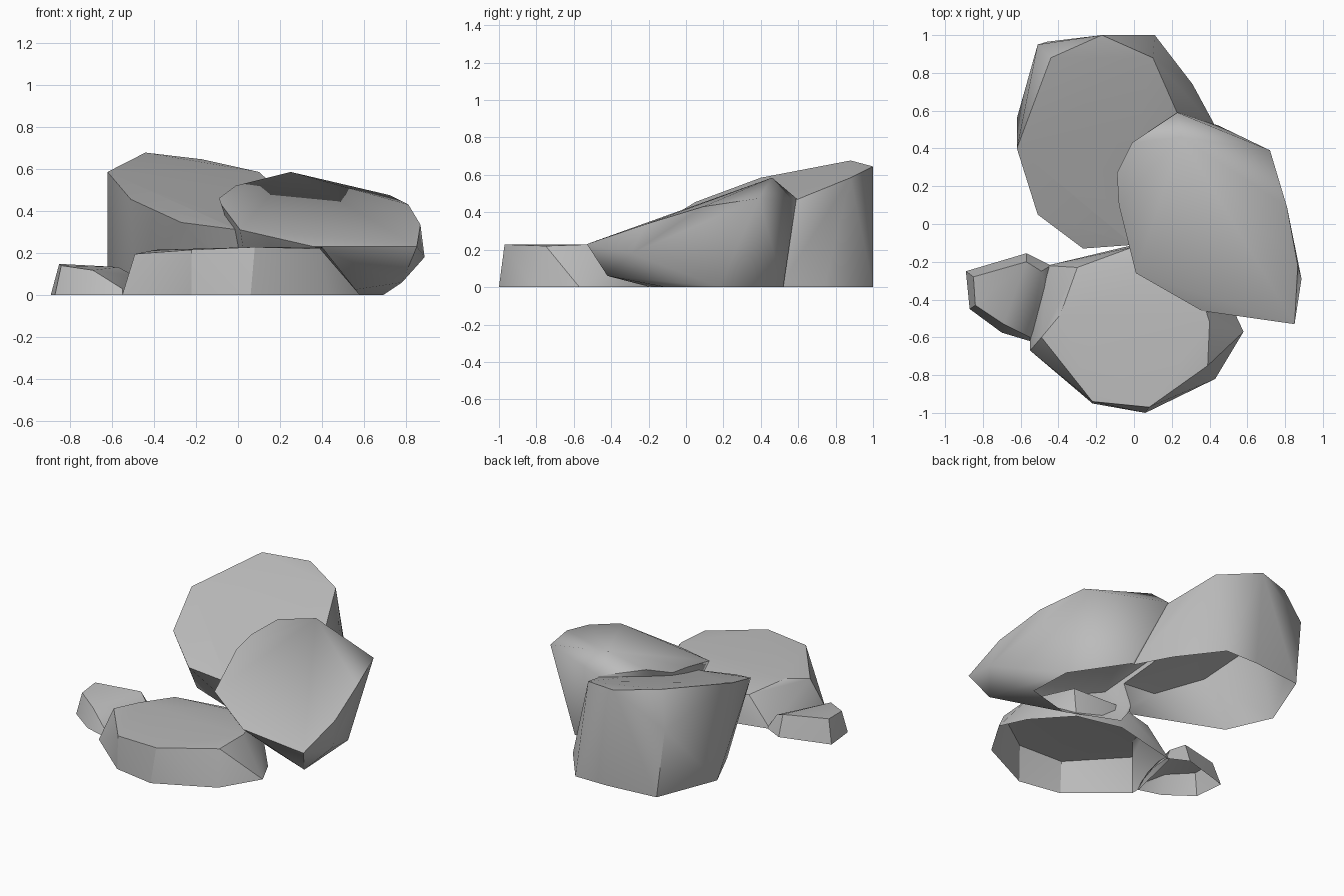
import bpy, bmesh, math

if "Cube" in bpy.data.objects:
    bpy.data.objects.remove(bpy.data.objects["Cube"], do_unlink=True)

# Stone grey
stone = bpy.data.materials.new("stone_grey")
stone.use_nodes = True
colour = (0.5, 0.5, 0.5, 1)
stone.diffuse_color = colour
bsdf = stone.node_tree.nodes["Principled BSDF"]
bsdf.inputs["Base Color"].default_value = colour
bsdf.inputs["Roughness"].default_value = 0.9


def rock(name, base, crown):
    """Closed faceted boulder wrapped around a ground outline and crown corners."""
    bm = bmesh.new()
    for x, y in base:
        bm.verts.new((x, y, 0))
    for p in crown:
        bm.verts.new(p)
    bmesh.ops.convex_hull(bm, input=bm.verts[:])
    loose = [v for v in bm.verts if not v.link_faces]
    bmesh.ops.delete(bm, geom=loose, context='VERTS')
    bmesh.ops.recalc_face_normals(bm, faces=bm.faces[:])
    mesh = bpy.data.meshes.new(name)
    bm.to_mesh(mesh)
    bm.free()
    mesh.materials.append(stone)
    obj = bpy.data.objects.new(name, mesh)
    bpy.context.collection.objects.link(obj)
    return obj


def select(obj):
    bpy.ops.object.select_all(action='DESELECT')
    obj.select_set(True)
    bpy.context.view_layer.objects.active = obj


def finish(obj, angle):
    """Open the underside and smooth the shallow edges."""
    bm = bmesh.new()
    bm.from_mesh(obj.data)
    ground = [f for f in bm.faces if all(v.co.z < 0.001 for v in f.verts)]
    bmesh.ops.delete(bm, geom=ground, context='FACES')
    bm.to_mesh(obj.data)
    bm.free()
    select(obj)
    bpy.ops.object.shade_smooth_by_angle(angle=math.radians(angle))


# Tall boulder at the back with a slanted crown
tall = rock("back_boulders",
            [(-.62, .56), (-.46, .965), (-.12, 1), (.11, 1), (.31, .74),
             (.44, .5), (.3, .15), (.06, .05), (-.49, .27)],
            [(-.62, .4, .585), (-.51, .05, .455), (-.27, -.13, .345), (0, -.11, .31),
             (.25, .2, .34), (.23, .585, .465), (.1, .88, .585), (-.17, 1, .645),
             (-.44, .88, .677), (-.51, .95, .45)])

# Leaning boulder that flares out over its footprint, fused to the tall one
leaning = rock("leaning_boulder",
               [(.06, -.05), (.39, -.19), (.69, -.11), (.68, .18), (.45, .52), (.2, .45)],
               [(.01, -.26, .31), (0, -.1, .33), (-.08, .1, .43), (-.09, .27, .46),
                (-.01, .43, .52), (.25, .46, .585), (.23, .59, .475), (.72, .39, .475),
                (.81, .09, .43), (.867, -.22, .335), (.887, -.29, .18), (.85, -.53, .23),
                (.78, -.42, .06), (.36, -.46, .23)])
fuse = tall.modifiers.new("fuse", 'BOOLEAN')
fuse.operation = 'UNION'
fuse.solver = 'EXACT'
fuse.object = leaning
select(tall)
bpy.ops.object.modifier_apply(modifier=fuse.name)
bpy.data.objects.remove(leaning, do_unlink=True)
finish(tall, 50)

# Low slab in front, dipping towards the back
slab = rock("front_slab",
            [(-.55, -.6), (-.55, -.67), (-.22, -.95), (.06, -1), (.43, -.82),
             (.58, -.57), (.5, -.4), (.3, -.18), (0, -.11), (-.46, -.22)],
            [(-.49, -.6, .195), (-.22, -.94, .215), (.08, -.97, .228), (.39, -.75, .22),
             (.4, -.52, .228), (.3, -.2, .2), (0, -.12, .15), (-.3, -.23, .18),
             (-.39, -.48, .215)])
finish(slab, 30)

# Small stone at the side
small = rock("small_stone",
             [(-.89, -.25), (-.57, -.155), (-.44, -.22), (-.46, -.42), (-.55, -.62),
              (-.7, -.575), (-.87, -.45)],
             [(-.85, -.28, .148), (-.57, -.2, .133), (-.49, -.25, .09),
              (-.55, -.6, .03), (-.69, -.53, .118), (-.84, -.43, .14)])
finish(small, 30)
